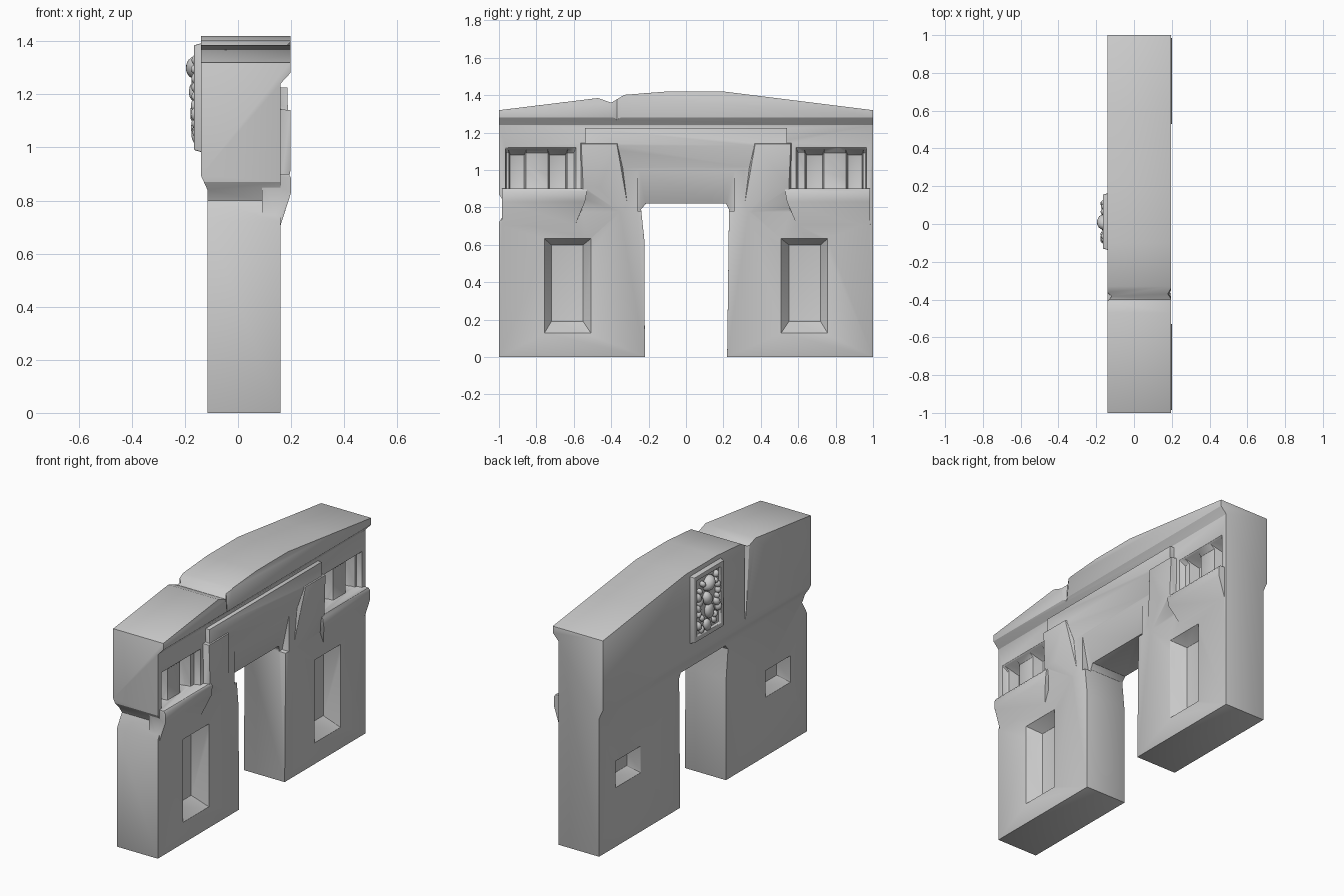
import bpy, bmesh, random
from mathutils import Matrix, Vector

if "Cube" in bpy.data.objects:
    bpy.data.objects.remove(bpy.data.objects["Cube"])


def finish(bm, name):
    bmesh.ops.recalc_face_normals(bm, faces=bm.faces)
    mesh = bpy.data.meshes.new(name)
    bm.to_mesh(mesh)
    bm.free()
    ob = bpy.data.objects.new(name, mesh)
    bpy.context.collection.objects.link(ob)
    return ob


def hull(name, pts):
    bm = bmesh.new()
    for p in pts:
        bm.verts.new(p)
    bmesh.ops.convex_hull(bm, input=bm.verts)
    return finish(bm, name)


def frustum(name, x0, r0, x1, r1):
    """Solid between rectangle r0 at x0 and r1 at x1; rectangles are (y0, y1, z0, z1)."""
    return hull(name, [(x, y, z) for x, r in ((x0, r0), (x1, r1))
                       for y in r[:2] for z in r[2:]])


def extrude(name, pts, direction):
    bm = bmesh.new()
    face = bm.faces.new([bm.verts.new(p) for p in pts])
    geo = bmesh.ops.extrude_face_region(bm, geom=[face])["geom"]
    bmesh.ops.translate(bm, vec=direction,
                        verts=[g for g in geo if isinstance(g, bmesh.types.BMVert)])
    return finish(bm, name)


def activate(ob):
    bpy.ops.object.select_all(action='DESELECT')
    ob.select_set(True)
    bpy.context.view_layer.objects.active = ob


def boolean(ob, tool, op):
    activate(ob)
    mod = ob.modifiers.new("bool", 'BOOLEAN')
    mod.solver = 'EXACT'
    mod.operation = op
    mod.object = tool
    bpy.ops.object.modifier_apply(modifier=mod.name)
    bpy.data.objects.remove(tool, do_unlink=True)


def smooth(ob, width, segments=2):
    mod = ob.modifiers.new("bevel", 'BEVEL')
    mod.width, mod.segments = width, segments
    mod.limit_method, mod.angle_limit = 'ANGLE', 0.6
    activate(ob)
    bpy.ops.object.modifier_apply(modifier=mod.name)
    bpy.ops.object.shade_smooth_by_angle(angle=0.6)


# Gate wall: wall cross-section run along y, trimmed by the arched elevation
section = [(-.115, -.1), (.16, -.1), (.16, 1.24), (.197, 1.28), (.197, 1.5),
           (-.14, 1.5), (-.14, .895), (-.115, .84)]
gate = extrude("gate_wall", [(x, -1.1, z) for x, z in section], (0, 2.2, 0))
outline = [(-1, 0), (-.22, 0), (-.222, .62), (-.24, .79), (-.215, .82), (.215, .82),
           (.23, .79), (.22, 0), (1, 0), (1, 1.32), (.6, 1.37), (.2, 1.42), (-.1, 1.42),
           (-.33, 1.402), (-.4, 1.36), (-.47, 1.385), (-1, 1.32), (-1, .87),
           (-.952, .8), (-1, .72)]
boolean(gate, extrude("elevation", [(-.5, y, z) for y, z in outline], (1, 0, 0)), 'INTERSECT')

# Sloped lintel above the opening
boolean(gate, hull("lintel_cut", [(x, y, z) for y in (-.26, .26)
                                  for x, z in ((.115, .78), (.3, .78), (.3, 1.0), (.161, 1.0))]),
        'DIFFERENCE')

# Central frieze with a sloped underside
boolean(gate, hull("frieze", [(x, y, z) for y in (-.54, .54)
                              for x, z in ((.1, 1.225), (.186, 1.225), (.188, 1.13),
                                           (.172, 1.10), (.155, .99), (.1, .99))]), 'UNION')


def mirrored(r, s):
    return (*sorted((s * r[0], s * r[1])), r[2], r[3])


for s in (-1, 1):
    # Tapered pilaster between frieze and opening
    boolean(gate, hull("pilaster", [(.1, s * .33, 1.15), (.1, s * .57, 1.15), (.196, s * .37, 1.14),
                                    (.197, s * .56, 1.14), (.197, s * .55, .91), (.196, s * .46, .91),
                                    (.15, s * .3, .74), (.15, s * .56, .74), (.1, s * .3, .74),
                                    (.1, s * .56, .74)]), 'UNION')
    # Balcony panel and its two small niches
    cuts = [(.22, (.57, .975, .898, 1.17), .125, (.6, .96, .898, 1.09))]
    for y0, y1 in ((.645, .735), (.865, .945)):
        cuts.append((.2, (y0 - .02, y1 + .01, .898, 1.13), .06, (y0, y1 - .005, .898, 1.08)))
    # Tall niche in the pier, and the small window on the other face
    cuts.append((.18, (.5, .765, .115, .64), .07, (.55, .72, .19, .6)))
    cuts.append((-.13, (.59, .85, .35, .53), -.05, (.64, .8, .4, .48)))
    for x0, r0, x1, r1 in cuts:
        boolean(gate, frustum("niche_cut", x0, mirrored(r0, s), x1, mirrored(r1, s)), 'DIFFERENCE')
    # Ledge under the balcony niches
    boolean(gate, hull("ledge", [(x, s * y, z) for y0, x, z in
                                 ((.53, .09, .9), (.53, .19, .9), (.53, .2, .885), (.54, .2, .83),
                                  (.6, .155, .69), (.6, .09, .69)) for y in (y0, .985)]), 'UNION')

# Crack running down both faces below the notch in the roof line
boolean(gate, hull("crack_back", [(-.2, -.5, 1.6), (-.2, -.3, 1.6), (-.108, -.39, 1.6),
                                  (-.2, -.4, .93), (-.2, -.33, .93), (-.135, -.37, .93)]), 'DIFFERENCE')
boolean(gate, hull("crack_front", [(.23, -.47, 1.6), (.23, -.27, 1.6), (.165, -.37, 1.6),
                                   (.23, -.44, 1.24), (.23, -.3, 1.24), (.188, -.37, 1.24)]), 'DIFFERENCE')
smooth(gate, .008)

# Plaque frame on the rear face
plaque = frustum("plaque_frame", -.13, (-.14, .165, .98, 1.395), -.165, (-.13, .155, .99, 1.385))
boolean(plaque, frustum("plaque_cut", -.2, (-.11, .135, 1.01, 1.365), -.148, (-.1, .125, 1.02, 1.355)),
        'DIFFERENCE')
smooth(plaque, .01)

# Abstract carved relief: one main column of lumps plus small scattered scrolls
random.seed(4)
bm = bmesh.new()
lumps = [(.01, 1.30, .042, .05), (.02, 1.21, .03, .045), (0, 1.13, .025, .05), (.02, 1.05, .02, .04)]
for i in range(18):
    side = -1 if i % 2 else 1
    lumps.append((.012 + side * random.uniform(.05, .1), 1.04 + .017 * i,
                  random.uniform(.015, .025), random.uniform(.018, .03)))
for y, z, depth, size in lumps:
    m = (Matrix.Translation((-.156, y, z)) @ Matrix.Rotation(random.uniform(-.7, .7), 4, 'X')
         @ Matrix.Diagonal((depth, size * .75, size, 1)))
    bmesh.ops.create_icosphere(bm, subdivisions=2, radius=1, matrix=m)
relief = finish(bm, "plaque_relief")
activate(relief)
bpy.ops.object.shade_smooth_by_angle(angle=0.9)
